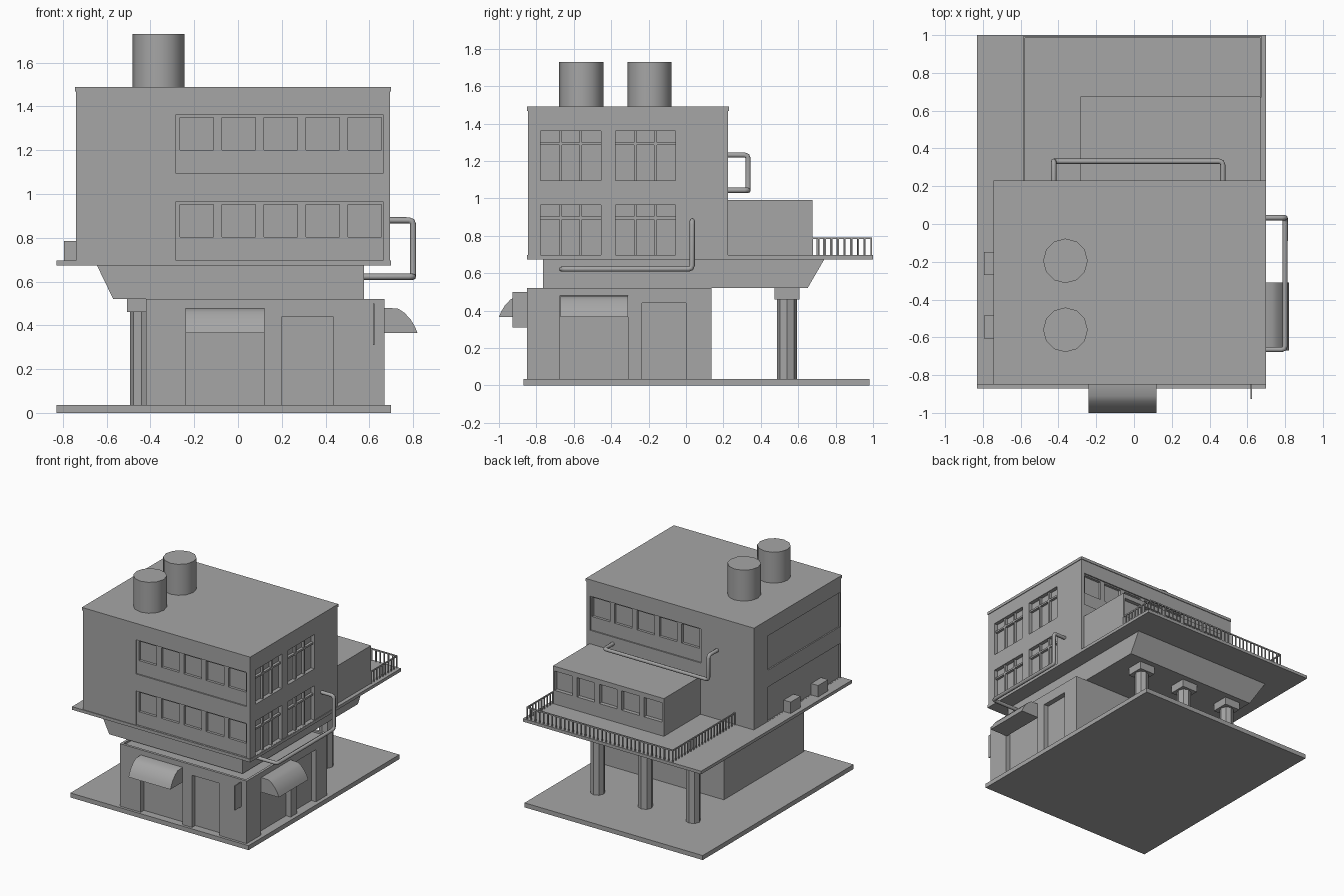
import bpy, bmesh
from mathutils import Vector

cube = bpy.data.objects.get("Cube")
if cube:
    bpy.data.objects.remove(cube, do_unlink=True)

grey = bpy.data.materials.new("plain grey")
grey.use_nodes = True
grey.diffuse_color = (0.38, 0.38, 0.38, 1)
grey.node_tree.nodes["Principled BSDF"].inputs["Base Color"].default_value = (0.38, 0.38, 0.38, 1)


def finish(name, bm):
    bmesh.ops.recalc_face_normals(bm, faces=bm.faces)
    mesh = bpy.data.meshes.new(name)
    bm.to_mesh(mesh)
    bm.free()
    mesh.materials.append(grey)
    obj = bpy.data.objects.new(name, mesh)
    bpy.context.collection.objects.link(obj)
    return obj


def add_box(bm, x, y, z):
    """Add a box given as (min, max) pairs."""
    verts = bmesh.ops.create_cube(bm, size=1)["verts"]
    for v in verts:
        v.co = [(r[0] + r[1]) / 2 + c * (r[1] - r[0]) for c, r in zip(v.co, (x, y, z))]
    return verts


def boxes(name, parts):
    bm = bmesh.new()
    for part in parts:
        add_box(bm, *part)
    return finish(name, bm)


def carve(obj, parts):
    """Cut box recesses out of an object."""
    for part in parts:
        cutter = boxes("cutter", [part])
        cutter.hide_render = True
        mod = obj.modifiers.new("recess", "BOOLEAN")
        mod.operation = "DIFFERENCE"
        mod.solver = "EXACT"
        mod.object = cutter
        bpy.context.view_layer.objects.active = obj
        bpy.ops.object.modifier_apply(modifier=mod.name)
        bpy.data.objects.remove(cutter, do_unlink=True)


def smooth(obj):
    bpy.ops.object.select_all(action="DESELECT")
    obj.select_set(True)
    bpy.context.view_layer.objects.active = obj
    bpy.ops.object.shade_smooth_by_angle(angle=0.8)


def cylinders(name, centres, radius, z0, z1, sides):
    bm = bmesh.new()
    for x, y in centres:
        made = bmesh.ops.create_cone(bm, cap_ends=True, segments=sides, radius1=radius,
                                     radius2=radius, depth=z1 - z0)["verts"]
        bmesh.ops.translate(bm, verts=made, vec=(x, y, (z0 + z1) / 2))
    return finish(name, bm)


def pipe(name, points, radius=0.014):
    """Round pipe with short rounded elbows."""
    pts = [Vector(p) for p in points]
    path = [pts[0]]
    for a, b, c in zip(pts, pts[1:], pts[2:]):
        start, end = b + (a - b).normalized() * 0.02, b + (c - b).normalized() * 0.02
        path += [start, (start + end + 2 * b) / 4, end]
    path.append(pts[-1])
    curve = bpy.data.curves.new(name, "CURVE")
    curve.dimensions = "3D"
    curve.bevel_depth = radius
    curve.bevel_resolution = 2
    curve.use_fill_caps = True
    spline = curve.splines.new("POLY")
    spline.points.add(len(path) - 1)
    for sp, p in zip(spline.points, path):
        sp.co = (*p, 1)
    curve.materials.append(grey)
    obj = bpy.data.objects.new(name, curve)
    bpy.context.collection.objects.link(obj)


def window_row(face, direction, z0):
    """Shallow band with five deeper windows; direction points out of the wall."""
    def slab(x0, x1, za, zb, depth):
        y = sorted((face + 0.05 * direction, face - depth * direction))
        return ((x0, x1), y, (za, zb))
    row = [slab(-0.285, 0.665, z0, z0 + 0.265, 0.01)]
    for i in range(5):
        x = -0.265 + 0.192 * i
        row.append(slab(x, x + 0.152, z0 + 0.105, z0 + 0.255, 0.03))
    return row


# Ground slab, balcony deck and roof slab
boxes("ground_slab", [((-0.83, 0.70), (-0.87, 0.98), (0, 0.035))])
boxes("balcony_deck", [((-0.83, 0.70), (-0.85, 1.0), (0.673, 0.697))])
boxes("roof_slab", [((-0.745, 0.70), (-0.85, 0.23), (1.468, 1.49))])

# Ground floor with doorways and a low parapet
ground = boxes("ground_floor", [((-0.42, 0.67), (-0.85, 0.135), (0.03, 0.52))])
carve(ground, [
    ((-0.24, 0.12), (-0.9, -0.81), (0.035, 0.48)),
    ((0.20, 0.435), (-0.9, -0.81), (0.035, 0.44)),
    ((0.63, 0.7), (-0.675, -0.31), (0.035, 0.48)),
    ((0.63, 0.7), (-0.235, 0.0), (0.035, 0.44)),
    ((-0.40, 0.65), (-0.83, 0.115), (0.505, 0.6)),
])

# Tapered soffit under the deck, sloping on two sides
bm = bmesh.new()
for v in add_box(bm, (-0.645, 0.575), (-0.765, 0.74), (0.505, 0.675)):
    if v.co.z < 0.6:
        v.co.x = max(v.co.x, -0.57)
        v.co.y = min(v.co.y, 0.65)
        if v.co.y > 0:
            v.co.z = 0.52
        else:
            v.co.z = 0.52
finish("tapered_soffit", bm)

# Columns with square caps
columns = [(x, 0.54) for x in (-0.44, -0.03, 0.38)]
cylinders("columns", columns, 0.053, 0.03, 0.47, 8)
boxes("column_caps", [((x - 0.067, x + 0.067), (y - 0.067, y + 0.067), (0.46, 0.521))
                      for x, y in columns])

# Upper floors
upper = boxes("upper_floors", [((-0.74, 0.695), (-0.845, 0.225), (0.69, 1.47))])
floors = (0.698, 1.095)
side_windows = [(y, y + 0.322, z) for y in (-0.777, -0.378) for z in floors]
cuts = window_row(-0.845, -1, floors[0]) + window_row(-0.845, -1, floors[1])
cuts += window_row(0.225, 1, floors[1])
cuts += [((0.665, 0.75), (y0, y1), (z, z + 0.266)) for y0, y1, z in side_windows]
cuts += [((-0.8, -0.73), (-0.83, 0.05), (z, z + 0.266)) for z in floors]
carve(upper, cuts)

# Bars of the side windows
bars = []
for y0, y1, z in side_windows:
    for t in (1, 2):
        y = y0 + (y1 - y0) * t / 3
        bars.append(((0.66, 0.685), (y - 0.007, y + 0.007), (z, z + 0.266)))
    bars.append(((0.66, 0.685), (y0, y1), (z + 0.19, z + 0.204)))
boxes("window_bars", bars)

# Rear extension
rear = boxes("rear_extension", [((-0.283, 0.67), (0.22, 0.675), (0.69, 0.99))])
carve(rear, [c for c in window_row(0.675, 1, floors[0])[1:]])

# Balcony railing: top rails and thin balusters
t = 0.004
runs = [((-0.58, 0.23), (-0.58, 0.99)), ((-0.58, 0.99), (0.67, 0.99)), ((0.67, 0.99), (0.67, 0.675))]
rail = []
for (xa, ya), (xb, yb) in runs:
    rail.append(((min(xa, xb) - t, max(xa, xb) + t), (min(ya, yb) - t, max(ya, yb) + t), (0.782, 0.792)))
    count = round((abs(xb - xa) + abs(yb - ya)) / 0.036)
    for i in range(count + 1):
        x, y = xa + (xb - xa) * i / count, ya + (yb - ya) * i / count
        rail.append(((x - t, x + t), (y - t, y + t), (0.69, 0.785)))
boxes("balcony_railing", rail)

# Roof tanks
smooth(cylinders("roof_tanks", [(-0.363, -0.195), (-0.363, -0.56)], 0.118, 1.485, 1.73, 12))

# Cooling units on the side deck
boxes("cooling_units", [((-0.795, -0.735), (y, y + 0.122), (0.69, 0.785)) for y in (-0.607, -0.27)])

# Curved awnings: profile is (distance from wall, height)
profile = [(-0.005, 0.365), (-0.005, 0.48), (0.06, 0.477), (0.09, 0.458), (0.12, 0.425), (0.138, 0.395), (0.15, 0.365)]


def awning(name, place, start, end):
    bm = bmesh.new()
    face = bm.faces.new([bm.verts.new(place(start, d, z)) for d, z in profile])
    made = bmesh.ops.extrude_face_region(bm, geom=[face])["geom"]
    shift = Vector(place(end, 0, 0)) - Vector(place(start, 0, 0))
    bmesh.ops.translate(bm, verts=[g for g in made if isinstance(g, bmesh.types.BMVert)], vec=shift)
    smooth(finish(name, bm))


awning("front_awning", lambda s, d, z: (s, -0.85 - d, z), -0.24, 0.12)
awning("side_awning", lambda s, d, z: (0.67 + d, s, z), -0.67, -0.31)

# Thin hanging sign board beside the corner
boxes("sign_board", [((0.616, 0.624), (-0.927, -0.845), (0.31, 0.50))])

# Wall pipes
pipe("side_pipe", [(0.68, 0.033, 0.88), (0.80, 0.033, 0.88), (0.80, 0.033, 0.622),
                   (0.80, -0.665, 0.622), (0.57, -0.665, 0.622)])
pipe("rear_pipe", [(-0.425, 0.21, 1.232), (-0.425, 0.332, 1.232), (-0.425, 0.332, 1.043),
                   (0.47, 0.332, 1.043), (0.47, 0.21, 1.043)])
